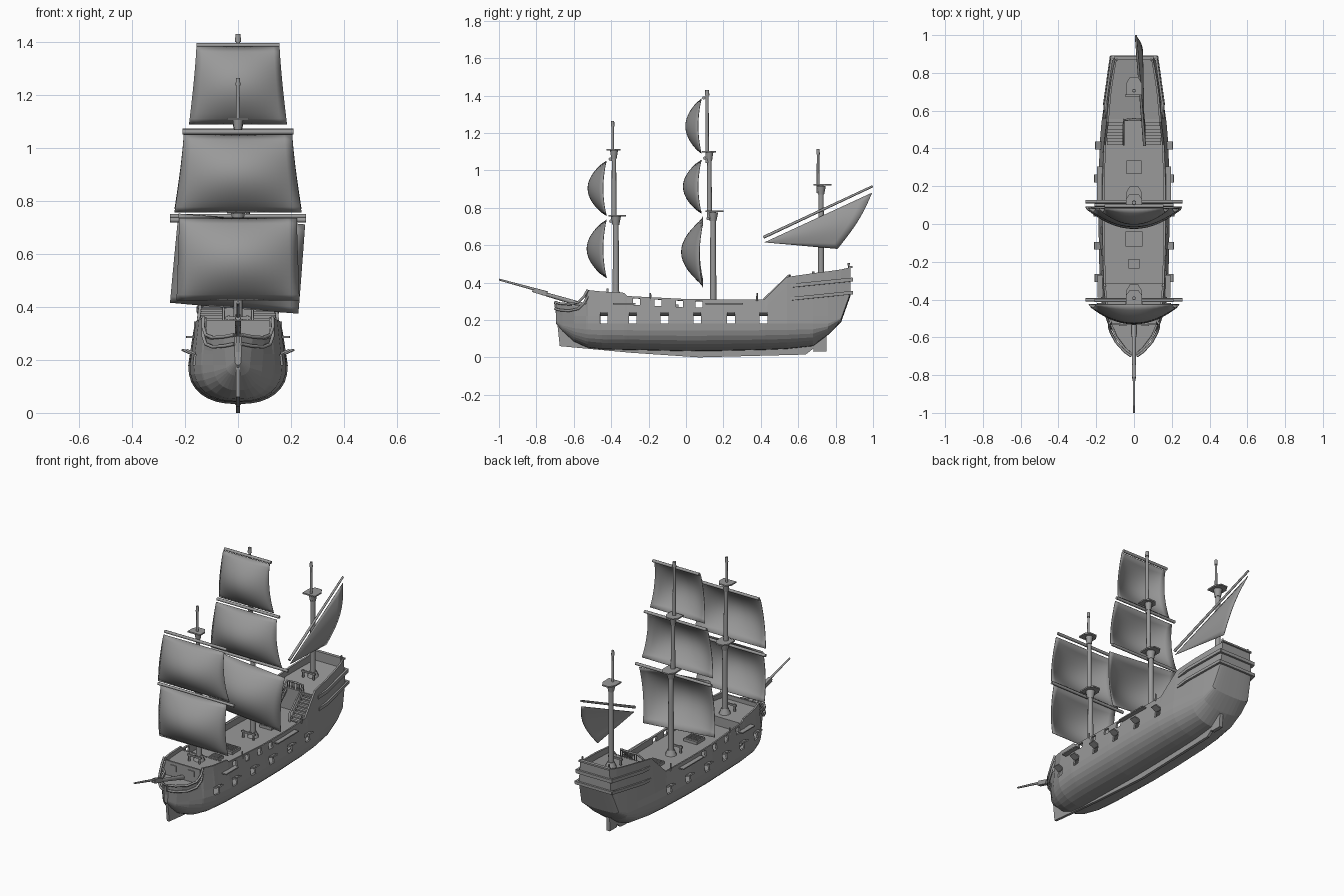
import bpy, bmesh, math
from mathutils import Vector, Matrix

if "Cube" in bpy.data.objects:
    bpy.data.objects.remove(bpy.data.objects["Cube"], do_unlink=True)

grey = bpy.data.materials.new("weathered_grey")
grey.use_nodes = True
colour = (0.32, 0.32, 0.32, 1)
grey.diffuse_color = colour
grey.node_tree.nodes["Principled BSDF"].inputs["Base Color"].default_value = colour


def make(name, verts, faces, smooth=False, thick=0.0, offset=0):
    mesh = bpy.data.meshes.new(name)
    mesh.from_pydata([tuple(v) for v in verts], [], faces)
    mesh.validate()
    mesh.materials.append(grey)
    obj = bpy.data.objects.new(name, mesh)
    bpy.context.collection.objects.link(obj)
    if smooth:
        mesh.shade_smooth()
    if thick:
        mod = obj.modifiers.new("thickness", "SOLIDIFY")
        mod.thickness, mod.offset = thick, offset
    return obj


def box(name, centre, size, tilt=0.0, axis="Y"):
    rot = Matrix.Rotation(tilt, 3, axis)
    verts = [Vector(centre) + rot @ Vector((x * size[0] / 2, y * size[1] / 2, z * size[2] / 2))
             for x in (-1, 1) for y in (-1, 1) for z in (-1, 1)]
    return make(name, verts, [(0, 1, 3, 2), (4, 6, 7, 5), (0, 4, 5, 1), (2, 3, 7, 6), (0, 2, 6, 4), (1, 5, 7, 3)])


def spar(name, a, b, r1, r2, sides=10):
    a, b = Vector(a), Vector(b)
    bm = bmesh.new()
    turn = (b - a).to_track_quat("Z", "Y").to_matrix().to_4x4()
    bmesh.ops.create_cone(bm, cap_ends=True, segments=sides, radius1=r1, radius2=r2,
                          depth=(b - a).length, matrix=Matrix.Translation((a + b) / 2) @ turn)
    obj = make(name, [], [])
    for f in bm.faces:
        f.smooth = len(f.verts) == 4
    bm.to_mesh(obj.data)
    bm.free()
    return obj


def tube(name, points, r):
    curve = bpy.data.curves.new(name, "CURVE")
    curve.dimensions, curve.bevel_depth, curve.bevel_resolution = "3D", r, 1
    curve.use_fill_caps = True
    line = curve.splines.new("POLY")
    line.points.add(len(points) - 1)
    for p, q in zip(line.points, points):
        p.co = (*q, 1)
    curve.materials.append(grey)
    obj = bpy.data.objects.new(name, curve)
    bpy.context.collection.objects.link(obj)


def plate(name, outline, thick):
    """Upright centreline plate from a (y, z) outline."""
    n = len(outline)
    verts = [(x, y, z) for x in (-thick / 2, thick / 2) for y, z in outline]
    sides = [(i, (i + 1) % n, n + (i + 1) % n, n + i) for i in range(n)]
    make(name, verts, [tuple(range(n))[::-1], tuple(range(n, 2 * n))] + sides)


# Hull stations: y, bottom z, rail z, half width at widest, half width at rail
STATIONS = [(-.695, .18, .288, .012, .014), (-.66, .14, .282, .045, .055), (-.60, .085, .277, .092, .1),
            (-.535, .055, .285, .135, .125), (-.525, .052, .36, .14, .128), (-.45, .043, .352, .167, .148),
            (-.33, .04, .345, .181, .16), (-.315, .04, .328, .182, .161), (0, .033, .312, .188, .168),
            (.2, .035, .31, .188, .167), (.42, .04, .31, .182, .16), (.54, .045, .43, .172, .145),
            (.68, .06, .45, .152, .133), (.76, .12, .46, .14, .122), (.83, .19, .47, .126, .11),
            (.88, .33, .48, .108, .098)]
PORTS = (-.44, -.285, -.115, .06, .24, .415)
HIGH_PORTS = (-.265, -.15, -.035, .07)


def station(y):
    y = min(max(y, STATIONS[0][0]), STATIONS[-1][0])
    for a, b in zip(STATIONS, STATIONS[1:]):
        if y <= b[0]:
            t = (y - a[0]) / (b[0] - a[0])
            return [p + (q - p) * t for p, q in zip(a, b)][1:]


def half_width(y, z):
    zb, zt, w, wt = station(y)
    zw = max(.18, zb + .02)
    return w + (wt - w) * min(max((z - zw) / (zt - zw), 0), 1)


def section(y):
    zb, zt, w, wt = station(y)
    zw = max(.18, zb + .02)
    side = [(half_width(y, z), y, z) for z in (zt, zt - .01, zt - .045, zw + .042)]
    for i in range(8):
        a = math.pi / 2 * (1 - i / 8)
        side.append((w * math.sin(a) ** .85, y, zw - (zw - zb) * max(math.cos(a), 0) ** .85))
    return side + [(0, y, zb)] + [(-x, yy, z) for x, yy, z in reversed(side)]


# Hull shell with gun ports left open
ys = [s[0] for s in STATIONS]
ys += [p + d for p in PORTS for d in (-.021, .021)] + [p + d for p in HIGH_PORTS for d in (-.018, .018)]
ys = sorted(ys)
verts = [p for y in ys for p in section(y)]
n = len(section(0))
faces = [tuple(range(n))[::-1], tuple(range((len(ys) - 1) * n, len(ys) * n))]
for j, (y0, y1) in enumerate(zip(ys, ys[1:])):
    mid = (y0 + y1) / 2
    for i in range(n - 1):
        row = min(i, n - 2 - i)
        low = row == 3 and any(abs(mid - p) < .021 for p in PORTS)
        high = row == 1 and any(abs(mid - p) < .018 for p in HIGH_PORTS)
        if not (low or high):
            a, b = j * n + i, (j + 1) * n + i
            faces.append((a, a + 1, b + 1, b))
make("hull", verts, faces, thick=.011, offset=-1)


# Decks and bulkheads
def deck(name, y0, y1, z0, z1):
    v = []
    for i in range(11):
        y, z = y0 + (y1 - y0) * i / 10, z0 + (z1 - z0) * i / 10
        w = max(half_width(y, z) - .006, .004)
        v += [(-w, y, z), (w, y, z)]
    make(name, v, [(2 * i, 2 * i + 1, 2 * i + 3, 2 * i + 2) for i in range(10)], thick=.006, offset=-1)


deck("beakhead_deck", -.685, -.53, .262, .262)
deck("forecastle_deck", -.53, -.315, .325, .318)
deck("main_deck", -.32, .56, .265, .265)
deck("poop_deck", .55, .875, .395, .43)
for name, y, z0, z1 in (("beakhead_bulkhead", -.53, .25, .35), ("forecastle_bulkhead", -.317, .262, .32),
                        ("poop_bulkhead", .552, .262, .396)):
    box(name, (0, y, (z0 + z1) / 2), (2 * half_width(y, z1) - .014, .01, z1 - z0))

# Keel, stem and rudder
plate("keel_and_stem", [(-.675, .06), (-.3, .025), (.07, 0), (.64, .015), (.685, .05), (.69, .08), (.4, .05), (0, .045),
                        (-.45, .055), (-.56, .085), (-.63, .16), (-.675, .27), (-.705, .29), (-.69, .2)], .016)
plate("rudder", [(.68, .03), (.75, .03), (.752, .13), (.78, .2), (.72, .2), (.69, .12)], .022)

# Stern bands
for name, z, high in (("upper_stern_band", .415, .02), ("lower_stern_band", .345, .018)):
    box(name, (0, .884, z), (2 * half_width(.88, z) + .03, .016, high))
    for s in (-1, 1):
        a = [(s * (half_width(y, z + dz) + out), y, z + dz + (y - .88) * .1)
             for y, out in ((.56, .001), (.64, .012), (.89, .014)) for dz in (-high / 2, high / 2)]
        make(name + "_side", a, [(0, 1, 3, 2), (2, 3, 5, 4)], thick=.012)
box("stern_rail", (0, .88, .483), (.205, .02, .01))

for s in (-1, 1):
    # Port lids and channels
    for y in PORTS:
        box("port_lid", (s * (half_width(y, .225) + .015), y, .231), (.036, .042, .008), -s * .4)
    for y, length in ((.205, .2), (-.33, .12)):
        box("channel", (s * (half_width(y, .29) + .012), y, .287), (.03, length, .007))
    # Curved head rails
    for drop in (0, .035):
        tube("head_rail", [(s * x, y, z - drop) for x, y, z in (
            (.015, -.70, .295), (.05, -.675, .288), (.095, -.625, .284), (.122, -.575, .295),
            (.132, -.545, .325), (.13, -.525, .362))], .007)
    box("head_window", (s * .06, -.537, .315), (.04, .006, .035))
    # Stairs with handrails
    for i in range(8):
        box("stair_step", (s * .1, .428 + i * .0165, .275 + i * .016), (.085, .018, .008))
    box("stair_stringer", (s * .055, .487, .327), (.008, .175, .012), .77, "X")
    tube("stair_handrail", [(s * .055, .42, .265), (s * .055, .42, .315), (s * .055, .55, .437), (0, .555, .437)], .006)
    for i in range(4):
        spar("baluster", (s * (.01 + i * .015), .555, .39), (s * (.01 + i * .015), .555, .437), .003, .003, 6)
    # Swivel posts and stern lanterns
    for y in (-.19, .38):
        spar("swivel_post", (s * .163, y, .3), (s * .163, y, .345), .005, .004, 6)
    spar("stern_lantern", (s * .09, .87, .47), (s * .09, .87, .505), .004, .006, 6)

# Deck fittings
for y, w, d in ((-.08, .09, .08), (.3, .08, .07), (-.21, .06, .05)):
    box("hatch_coaming", (0, y, .272), (w, d, .02))
    for i in range(4):
        box("hatch_bar", (0, y + d * (i - 1.5) / 5, .284), (w * .85, .007, .006))
for y, z in ((-.375, .322), (.145, .267), (.725, .414)):
    spar("mast_collar", (0, y, z - .005), (0, y, z + .03), .034, .02)
    for s in (-1, 1):
        spar("bitt_post", (s * .035, y - .045, z), (s * .035, y - .045, z + .045), .006, .006, 6)
    box("bitt_crossbeam", (0, y - .045, z + .036), (.095, .01, .01))


# Masts with lookout platforms
def top_platform(y, z, length):
    o = [(-.042, y), (.042, y), (.042, y + length * .65), (.022, y + length), (-.022, y + length), (-.042, y + length * .65)]
    make("mast_platform", [(x, yy, z) for x, yy in o], [tuple(range(6))], thick=.008)


def mast(name, parts):
    for i, (y, z0, z1, r) in enumerate(parts):
        spar(name, (0, y, z0), (0, y, z1), r, r * .8)
        if i + 1 < len(parts):
            top_platform(y - .04, z1, .095 if i == 0 else .075)
            spar(name + "_cap", (0, y, z1 - .05), (0, y, z1 - .005), r, r * 1.5)
    spar(name + "_tip", (0, y, z1 - .03), (0, y, z1), r * 1.2, r)


mast("fore_mast", [(-.375, .3, .757, .018), (-.385, .72, 1.11, .014), (-.392, 1.05, 1.265, .008)])
mast("main_mast", [(.145, .25, .78, .018), (.125, .74, 1.1, .014), (.113, 1.04, 1.43, .01)])
mast("mizzen_mast", [(.722, .39, .922, .017), (.706, .88, 1.115, .008)])
spar("bowsprit", (0, -.5, .265), (0, -.82, .358), .014, .009)
spar("jib_boom", (0, -.74, .345), (0, -1, .416), .008, .005)
box("bowsprit_cap", (0, -.78, .35), (.022, .07, .026), -.28, "X")


# Square sails bellied forward, each on its yard
def square_sail(name, y, z0, z1, w0, w1, depth, yard_y, yard_z, yard_w, roll=0.0):
    nu, nv, mid = 14, 14, (z0 + z1) / 2
    rot = Matrix.Rotation(roll, 3, "Y")
    v = []
    for j in range(nv + 1):
        t = j / nv
        arc = math.sin(math.pi * t) ** .8
        for i in range(nu + 1):
            u = 2 * i / nu - 1
            x = u * (w1 + (w0 - w1) * t ** 1.4)
            p = rot @ Vector((x, 0, z1 + (z0 - z1) * t - mid))
            v.append((p.x, y - .018 * arc - (depth - .018) * arc * (1 - u * u), p.z + mid))
    m = nu + 1
    make(name, v, [(j * m + i, (j + 1) * m + i, (j + 1) * m + i + 1, j * m + i + 1)
                   for j in range(nv) for i in range(nu)], smooth=True, thick=.003)
    spar(name + "_yard", (-yard_w, yard_y, yard_z), (yard_w, yard_y, yard_z), .009, .009, 8)


square_sail("fore_course", -.425, .425, .735, .232, .222, .105, -.402, .728, .257)
square_sail("fore_topsail", -.425, .757, 1.05, .24, .205, .1, -.405, 1.06, .21)
square_sail("main_course", .09, .395, .732, .243, .24, .115, .118, .742, .257, .085)
square_sail("main_topsail", .083, .77, 1.055, .24, .205, .098, .1, 1.065, .21)
square_sail("main_topgallant", .083, 1.09, 1.382, .185, .157, .085, .095, 1.387, .157)

# Slanted triangular mizzen sail
tack, peak, clew = Vector((.056, .42, .615)), Vector((.012, .995, .88)), Vector((.03, .81, .58))
k = 10
verts = []
for j in range(k + 1):
    for i in range(k + 1):
        u, t = i / k, j / k
        p = tack.lerp(peak, u).lerp(tack.lerp(clew, u), t)
        verts.append(p + Vector((.025 * math.sin(math.pi * t) * u, .018 * math.sin(math.pi * t) * u, 0)))
make("mizzen_sail", verts, [(j * 11 + i, j * 11 + i + 1, j * 11 + i + 12, j * 11 + i + 11)
                            for j in range(k) for i in range(k)], smooth=True, thick=.003)
spar("mizzen_yard", (.056, .415, .642), (.01, .998, .915), .008, .006, 8)
